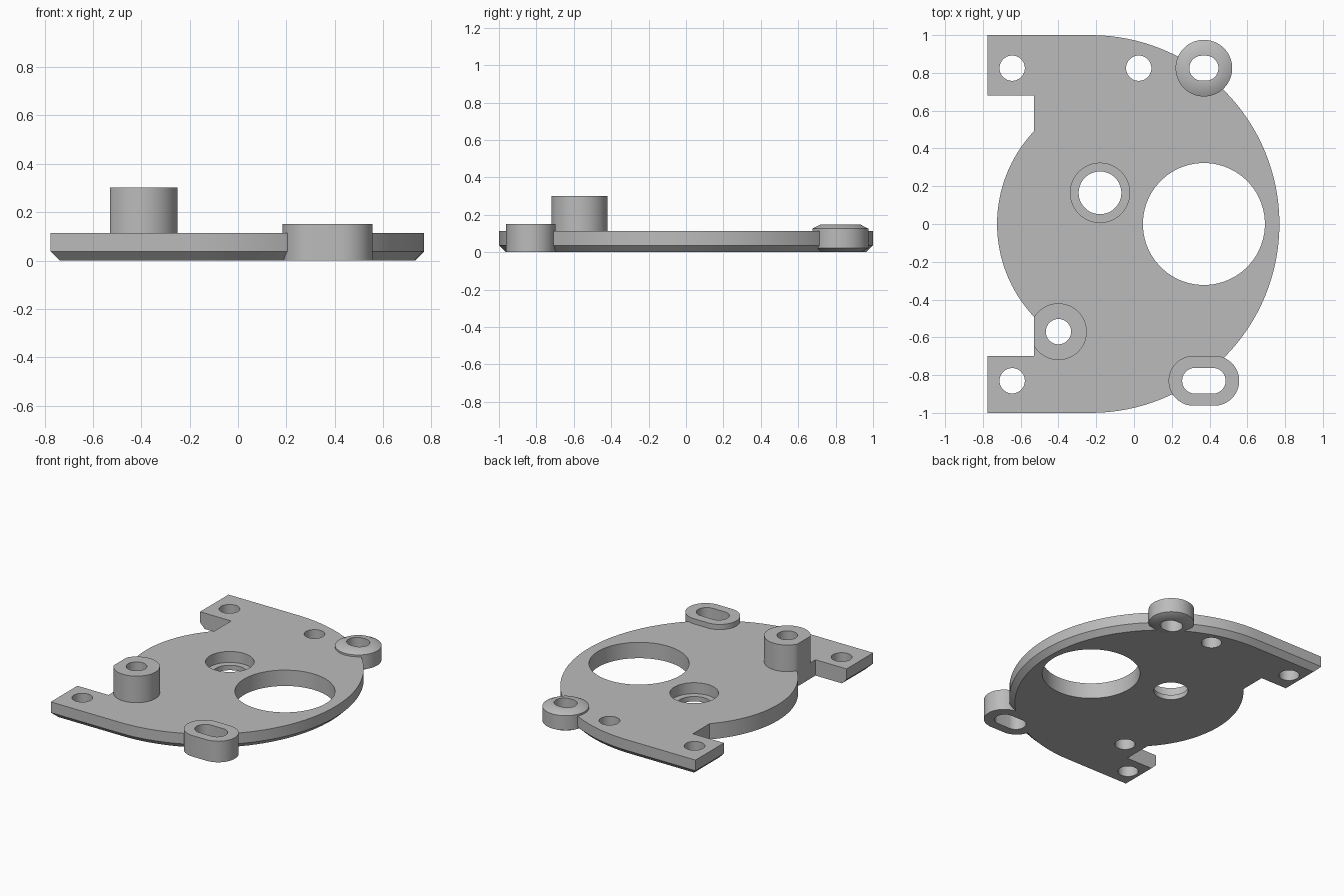
import bpy, bmesh
from math import sin, cos, pi, radians

cube = bpy.data.objects.get("Cube")
if cube:
    bpy.data.objects.remove(cube)

grey = bpy.data.materials.new("plain_grey")
grey.use_nodes = True
colour = (0.5, 0.5, 0.5, 1)
grey.diffuse_color = colour
grey.node_tree.nodes["Principled BSDF"].inputs["Base Color"].default_value = colour

TOP = 0.113      # upper face of the plate
CHAMFER = 0.037  # bevel under the outer rim


def arc(cx, cy, r, start, end, n):
    angles = [radians(start + (end - start) * i / n) for i in range(n + 1)]
    return [(cx + r * cos(a), cy + r * sin(a)) for a in angles]


def pill(cx, cy, r, half=0, n=64):
    """Circle, stretched along x into a slot when half is above zero."""
    points = []
    for i in range(n):
        a = 2 * pi * (i + 0.5) / n
        shift = half if cos(a) > 0 else -half
        points.append((cx + shift + r * cos(a), cy + r * sin(a)))
    return points


def loft(name, layers, ring=False):
    """Skin matching loops at given heights; ring joins last to first."""
    bm = bmesh.new()
    loops = [[bm.verts.new((x, y, z)) for x, y in pts] for pts, z in layers]
    pairs = list(zip(loops, loops[1:]))
    if ring:
        pairs.append((loops[-1], loops[0]))
    else:
        bm.faces.new(loops[0][::-1])
        bm.faces.new(loops[-1])
    for low, high in pairs:
        for i in range(len(low)):
            j = (i + 1) % len(low)
            bm.faces.new((low[i], low[j], high[j], high[i]))
    bmesh.ops.recalc_face_normals(bm, faces=bm.faces)
    mesh = bpy.data.meshes.new(name)
    bm.to_mesh(mesh)
    bm.free()
    mesh.materials.append(grey)
    obj = bpy.data.objects.new(name, mesh)
    bpy.context.collection.objects.link(obj)
    return obj


def activate(obj):
    bpy.ops.object.select_all(action="DESELECT")
    obj.select_set(True)
    bpy.context.view_layer.objects.active = obj


def cut(target, layers):
    cutter = loft("cutter", layers)
    cutter.hide_render = True
    mod = target.modifiers.new("cut", "BOOLEAN")
    mod.operation = "DIFFERENCE"
    mod.solver = "EXACT"
    mod.object = cutter
    activate(target)
    bpy.ops.object.modifier_apply(modifier=mod.name)
    bpy.data.objects.remove(cutter)


def outline(inset):
    """Plate edge: big right arc, two square tabs, smaller left arc."""
    end, side = -0.775 + inset, 1 - inset
    return (arc(-0.23, 0, side, -90, 90, 64)
            + [(end, side), (end, 0.68), (-0.53, 0.68)]
            + arc(-0.01, 0, 0.715, 136.7, 223.3, 32)
            + [(-0.53, -0.7), (end, -0.7), (end, -side)])


# Plate with a bevelled lower rim
plate = loft("base_plate", [(outline(CHAMFER), 0), (outline(0), CHAMFER),
                            (outline(0), TOP)])

# Through holes: motor opening, screw holes, bearing hole, boss slots
post_hole = pill(-0.4, -0.57, 0.067)
round_hole = pill(0.37, 0.825, 0.066, 0.011)
slot_hole = pill(0.37, -0.83, 0.068, 0.047)
holes = [pill(0.37, 0, 0.323), pill(-0.18, 0.165, 0.113),
         pill(-0.645, 0.825, 0.067), pill(-0.645, -0.83, 0.067),
         pill(0.025, 0.825, 0.067), post_hole, round_hole, slot_hole]
for hole in holes:
    cut(plate, [(hole, -0.1), (hole, 0.4)])

# Counterbore leaving a thin ledge
bore = pill(-0.18, 0.165, 0.157)
cut(plate, [(bore, 0.035), (bore, 0.4)])

# Tall post, flattened where it meets the notch
post_edge = [(max(x, -0.53), y) for x, y in pill(-0.4, -0.57, 0.15)]
post = loft("tall_post", [(post_edge, TOP), (post_edge, 0.302),
                          (post_hole, 0.302), (post_hole, TOP)], ring=True)

# Round boss with softened upper and lower rims
wide, narrow = pill(0.37, 0.825, 0.15), pill(0.37, 0.825, 0.108)
round_boss = loft("round_boss", [(round_hole, 0), (narrow, 0), (wide, 0.022),
                                 (wide, 0.126), (narrow, 0.148),
                                 (round_hole, 0.148)], ring=True)

# Slotted boss
slot_edge = pill(0.37, -0.83, 0.132, 0.055)
slot_boss = loft("slotted_boss", [(slot_edge, 0), (slot_edge, 0.15),
                                  (slot_hole, 0.15), (slot_hole, 0)], ring=True)

for part in (plate, post, round_boss, slot_boss):
    activate(part)
    bpy.ops.object.shade_smooth_by_angle(angle=radians(30))
